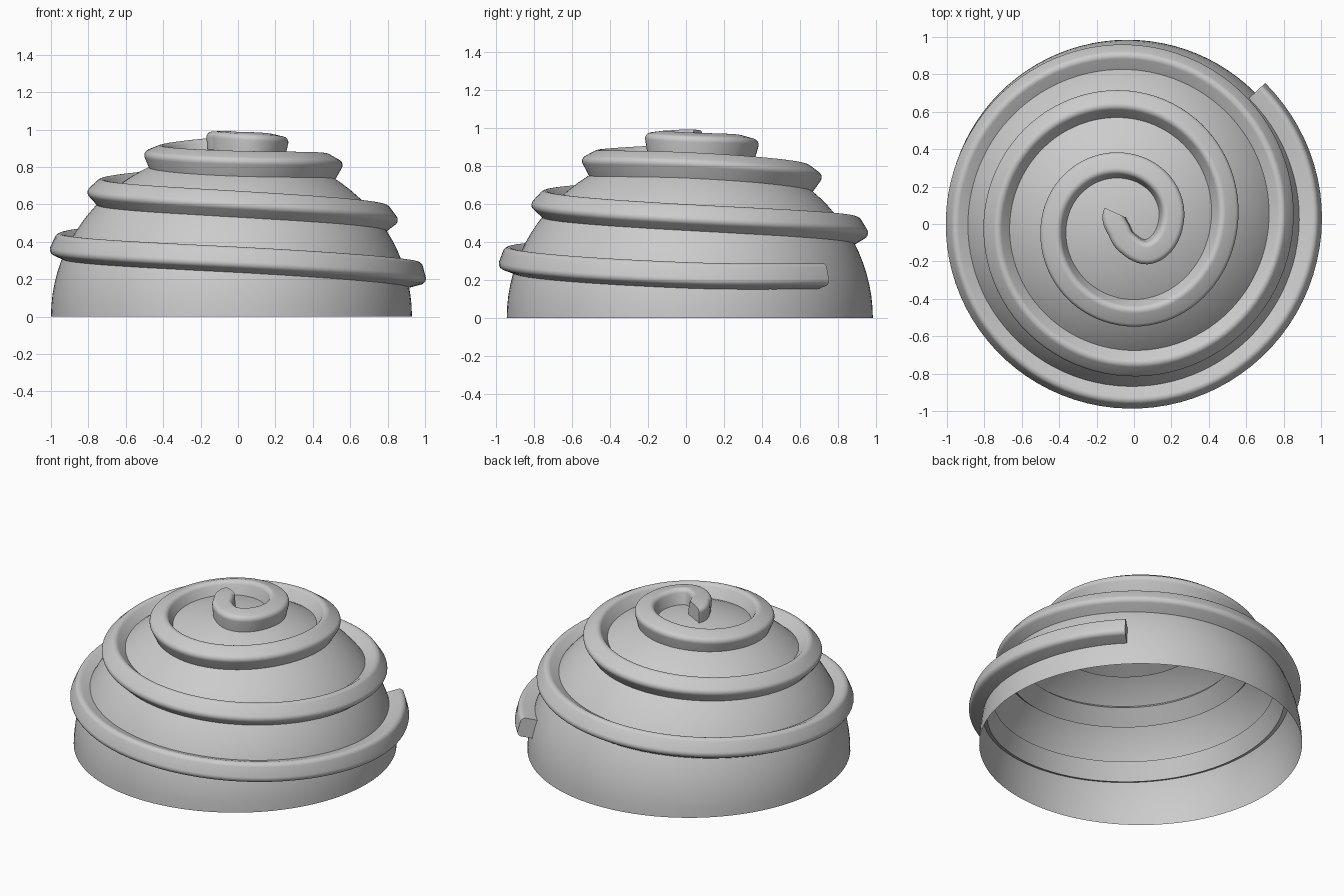
import bpy, bmesh, math
from mathutils import Vector

cube = bpy.data.objects.get("Cube")
if cube:
    bpy.data.objects.remove(cube, do_unlink=True)

CENTRE = Vector((-0.035, 0.02, 0))
RADIUS, HEIGHT = 0.965, 0.9
HALF, ROUND = 0.061, 0.03     # coil half width and corner rounding

grey = bpy.data.materials.new("light_grey")
grey.use_nodes = True
colour = (0.6, 0.6, 0.6, 1)
grey.diffuse_color = colour
grey.node_tree.nodes["Principled BSDF"].inputs["Base Color"].default_value = colour


def finish(name, bm, angle):
    bmesh.ops.recalc_face_normals(bm, faces=bm.faces)
    mesh = bpy.data.meshes.new(name)
    bm.to_mesh(mesh)
    bm.free()
    obj = bpy.data.objects.new(name, mesh)
    bpy.context.collection.objects.link(obj)
    mesh.materials.append(grey)
    bpy.ops.object.select_all(action='DESELECT')
    obj.select_set(True)
    bpy.context.view_layer.objects.active = obj
    bpy.ops.object.shade_smooth_by_angle(angle=math.radians(angle))
    return obj


# Open dome shell
bm = bmesh.new()
bmesh.ops.create_uvsphere(bm, u_segments=96, v_segments=48, radius=1)
bmesh.ops.delete(bm, geom=[v for v in bm.verts if v.co.z < -0.001], context='VERTS')
for v in bm.verts:
    v.co = Vector((v.co.x * RADIUS, v.co.y * RADIUS, max(0, v.co.z) * HEIGHT)) + CENTRE
finish("dome", bm, 60)

# Coil path: angle in degrees, distance from the axis, height
PATH = [(148, .076, .93), (228, .068, .93), (272, .125, .925), (305, .205, .92),
        (360, .235, .91), (450, .29, .895), (540, .39, .85), (630, .495, .815),
        (720, .52, .80), (810, .62, .738), (900, .695, .665), (990, .76, .60),
        (1080, .815, .525), (1170, .867, .46), (1260, .90, .375),
        (1350, .937, .305), (1440, .972, .225), (1485, .972, .22)]


def slope(i, k):
    a, b = PATH[max(i - 1, 0)], PATH[min(i + 1, len(PATH) - 1)]
    return (b[k] - a[k]) / (b[0] - a[0])


def hermite(i, t, k):
    a, b = PATH[i], PATH[i + 1]
    span = b[0] - a[0]
    t2, t3 = t * t, t * t * t
    return ((2 * t3 - 3 * t2 + 1) * a[k] + (t3 - 2 * t2 + t) * span * slope(i, k)
            + (3 * t2 - 2 * t3) * b[k] + (t3 - t2) * span * slope(i + 1, k))


points = []
for i in range(len(PATH) - 1):
    steps = max(8, round((PATH[i + 1][0] - PATH[i][0]) / 4))
    last = i == len(PATH) - 2
    for s in range(steps + last):
        t = s / steps
        a = math.radians(PATH[i][0] + t * (PATH[i + 1][0] - PATH[i][0]))
        r = hermite(i, t, 1)
        points.append(Vector((r * math.cos(a), r * math.sin(a), hermite(i, t, 2))))

# Coil section: square with rounded outer corners
section = [(HALF, -HALF)]
for side, start in ((1, 0), (-1, 90)):
    for s in range(7):
        a = math.radians(start + s * 15)
        section.append((side * (HALF - ROUND) + ROUND * math.cos(a),
                        HALF - ROUND + ROUND * math.sin(a)))
section.append((-HALF, -HALF))

# Sweep the section, keeping it upright on the dome surface
bm = bmesh.new()
rings = []
for i, p in enumerate(points):
    tangent = (points[min(i + 1, len(points) - 1)] - points[max(i - 1, 0)]).normalized()
    up = Vector((p.x / RADIUS ** 2, p.y / RADIUS ** 2, p.z / HEIGHT ** 2))
    up = (up - tangent * up.dot(tangent)).normalized()
    across = tangent.cross(up)
    rings.append([bm.verts.new(CENTRE + p + across * u + up * v) for u, v in section])
n = len(section)
for a, b in zip(rings, rings[1:]):
    for j in range(n):
        k = (j + 1) % n
        bm.faces.new((a[j], a[k], b[k], b[j]))
bm.faces.new(rings[0])
bm.faces.new(rings[-1])
finish("spiral_coil", bm, 40)
